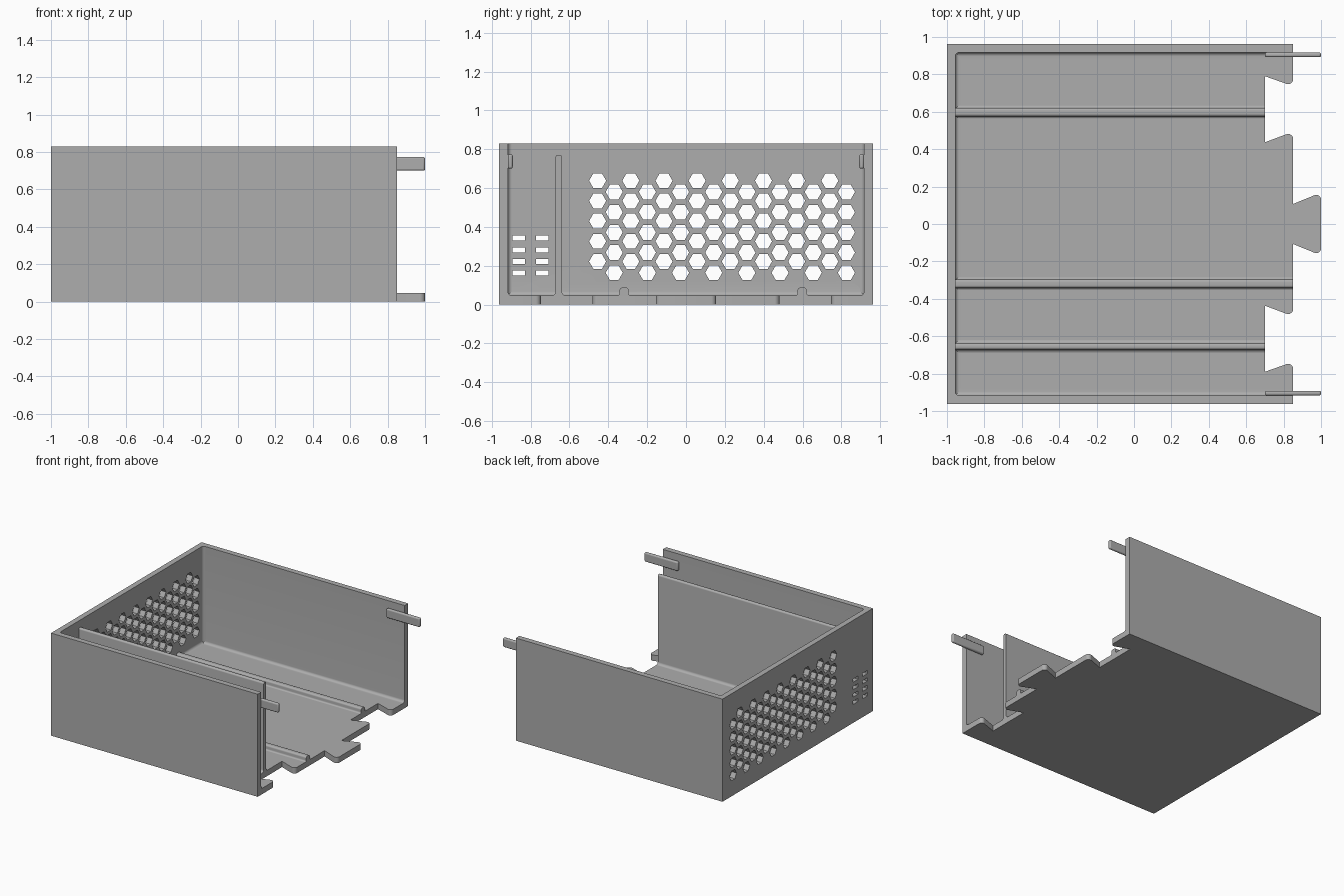
import bpy, bmesh, math
from mathutils import Vector

if "Cube" in bpy.data.objects:
    bpy.data.objects.remove(bpy.data.objects["Cube"], do_unlink=True)

grey = bpy.data.materials.new("plain grey")
grey.use_nodes = True
COLOUR = (0.42, 0.42, 0.42, 1)
grey.diffuse_color = COLOUR
grey.node_tree.nodes["Principled BSDF"].inputs["Base Color"].default_value = COLOUR

# Main dimensions
HALF_Y, INNER_Y, FOOT_Y = 0.962, 0.917, 0.88
END_X, INNER_X, FOOT_X = -1.0, -0.955, -0.92
OPEN_X, RECESS_X = 0.85, 0.70
TOP, FLOOR = 0.83, 0.047
FILLET = 0.02


def rounded(points, steps=5):
    """Replace every (u, v, radius) corner by an arc."""
    out = []
    for i, p in enumerate(points):
        corner = Vector(p[:2])
        if len(p) == 2:
            out.append(corner)
            continue
        a = (Vector(points[i - 1][:2]) - corner).normalized()
        b = (Vector(points[(i + 1) % len(points)][:2]) - corner).normalized()
        half = a.angle(b) / 2
        centre = corner + (a + b).normalized() * p[2] / math.sin(half)
        reach = p[2] / math.tan(half)
        start, end = corner + a * reach - centre, corner + b * reach - centre
        for s in range(steps + 1):
            out.append(centre + start.lerp(end, s / steps).normalized() * p[2])
    return out


def add_prism(bm, points, axis, low, high):
    """Extrude a 2D outline along the named axis."""
    def place(p, t):
        return {"x": (t, p[0], p[1]), "y": (p[0], t, p[1]), "z": (p[0], p[1], t)}[axis]
    bottom = [bm.verts.new(place(p, low)) for p in points]
    top = [bm.verts.new(place(p, high)) for p in points]
    bm.faces.new(bottom)
    bm.faces.new(top[::-1])
    for i in range(len(points)):
        j = (i + 1) % len(points)
        bm.faces.new((bottom[i], top[i], top[j], bottom[j]))


def finish(name, bm):
    bmesh.ops.recalc_face_normals(bm, faces=bm.faces)
    mesh = bpy.data.meshes.new(name)
    bm.to_mesh(mesh)
    bm.free()
    mesh.materials.append(grey)
    obj = bpy.data.objects.new(name, mesh)
    bpy.context.collection.objects.link(obj)
    return obj


def select_only(obj):
    bpy.ops.object.select_all(action="DESELECT")
    obj.select_set(True)
    bpy.context.view_layer.objects.active = obj


def part(name, points, axis, low, high):
    bm = bmesh.new()
    add_prism(bm, rounded(points), axis, low, high)
    obj = finish(name, bm)
    select_only(obj)
    bpy.ops.object.shade_smooth_by_angle(angle=math.radians(35))
    return obj


# Floor plate with dovetail joints along the open end
edge = [(OPEN_X, FOOT_Y), (OPEN_X, 0.737, 0.025), (RECESS_X, 0.79), (RECESS_X, 0.437),
        (OPEN_X, 0.493, 0.025), (OPEN_X, 0.107), (1.0, 0.168, 0.025)]
mirrored_edge = [(p[0], -p[1], *p[2:]) for p in reversed(edge)]
part("floor", [(FOOT_X, FOOT_Y)] + edge + mirrored_edge + [(FOOT_X, -FOOT_Y)], "z", 0, FLOOR)

# Long walls with filleted feet, corner fillets and locating pins
for side, s in (("front", -1), ("back", 1)):
    part(side + "_wall",
         [(s * HALF_Y, 0), (s * HALF_Y, TOP), (s * INNER_Y, TOP),
          (s * INNER_Y, FLOOR, FILLET), (s * FOOT_Y, FLOOR), (s * FOOT_Y, 0)],
         "x", END_X, OPEN_X)
    part(side + "_corner_fillet",
         [(INNER_X - 0.01, s * (INNER_Y + 0.01)), (INNER_X - 0.01, s * (INNER_Y - 0.021)),
          (INNER_X, s * (INNER_Y - 0.021)), (INNER_X, s * INNER_Y, FILLET),
          (INNER_X + 0.021, s * INNER_Y), (INNER_X + 0.021, s * (INNER_Y + 0.01))],
         "z", FLOOR, TOP)
    y_low, y_high = sorted((s * 0.892, s * INNER_Y))
    pin = part(side + "_locating_pin",
               [(RECESS_X, 0.70), (1.0, 0.70), (1.0, 0.774), (RECESS_X, 0.774)],
               "y", y_low, y_high)
    bevel = pin.modifiers.new("soft edges", "BEVEL")
    bevel.width, bevel.segments = 0.01, 3

# End wall
end_wall = part("vented_end_wall",
                [(END_X, 0), (END_X, TOP), (INNER_X, TOP), (INNER_X, FLOOR, FILLET),
                 (FOOT_X, FLOOR), (FOOT_X, 0)], "y", -INNER_Y, INNER_Y)

# Hexagonal vents and small slots cut through the end wall
bm = bmesh.new()
for col in range(16):
    y = -0.455 + col * 0.0854
    for row in range(5):
        z = 0.638 - row * 0.104 - (col % 2) * 0.058
        hexagon = [(y + 0.044 * math.cos(k * math.pi / 3), z + 0.044 * math.sin(k * math.pi / 3))
                   for k in range(6)]
        add_prism(bm, hexagon, "x", -1.05, -0.9)
for y in (-0.861, -0.741):
    for row in range(4):
        z = 0.342 - row * 0.06
        slot = [(y - 0.032, z - 0.013), (y + 0.032, z - 0.013),
                (y + 0.032, z + 0.013), (y - 0.032, z + 0.013)]
        add_prism(bm, slot, "x", -1.05, -0.9)
cutter = finish("vent_cutter", bm)
cutter.hide_render = True
cut = end_wall.modifiers.new("vents", "BOOLEAN")
cut.operation, cut.solver, cut.object = "DIFFERENCE", "EXACT", cutter
select_only(end_wall)
bpy.ops.object.modifier_apply(modifier=cut.name)
bpy.data.objects.remove(cutter, do_unlink=True)


# Upright strips on the floor with rounded tops and flared feet
def strip(name, y, half, top, end_x, flare, crown):
    foot = half + flare * 1.02
    part(name,
         [(y - foot, 0.03), (y - foot, FLOOR), (y - half, FLOOR, flare), (y - half, top, crown),
          (y + half, top, crown), (y + half, FLOOR, flare), (y + foot, FLOOR), (y + foot, 0.03)],
         "x", INNER_X - 0.005, end_x)


strip("divider", -0.655, 0.016, 0.771, RECESS_X, FILLET, 0.012)
strip("front_floor_rib", -0.319, 0.023, 0.088, OPEN_X, 0.012, 0.014)
strip("back_floor_rib", 0.598, 0.023, 0.088, RECESS_X, 0.012, 0.014)
